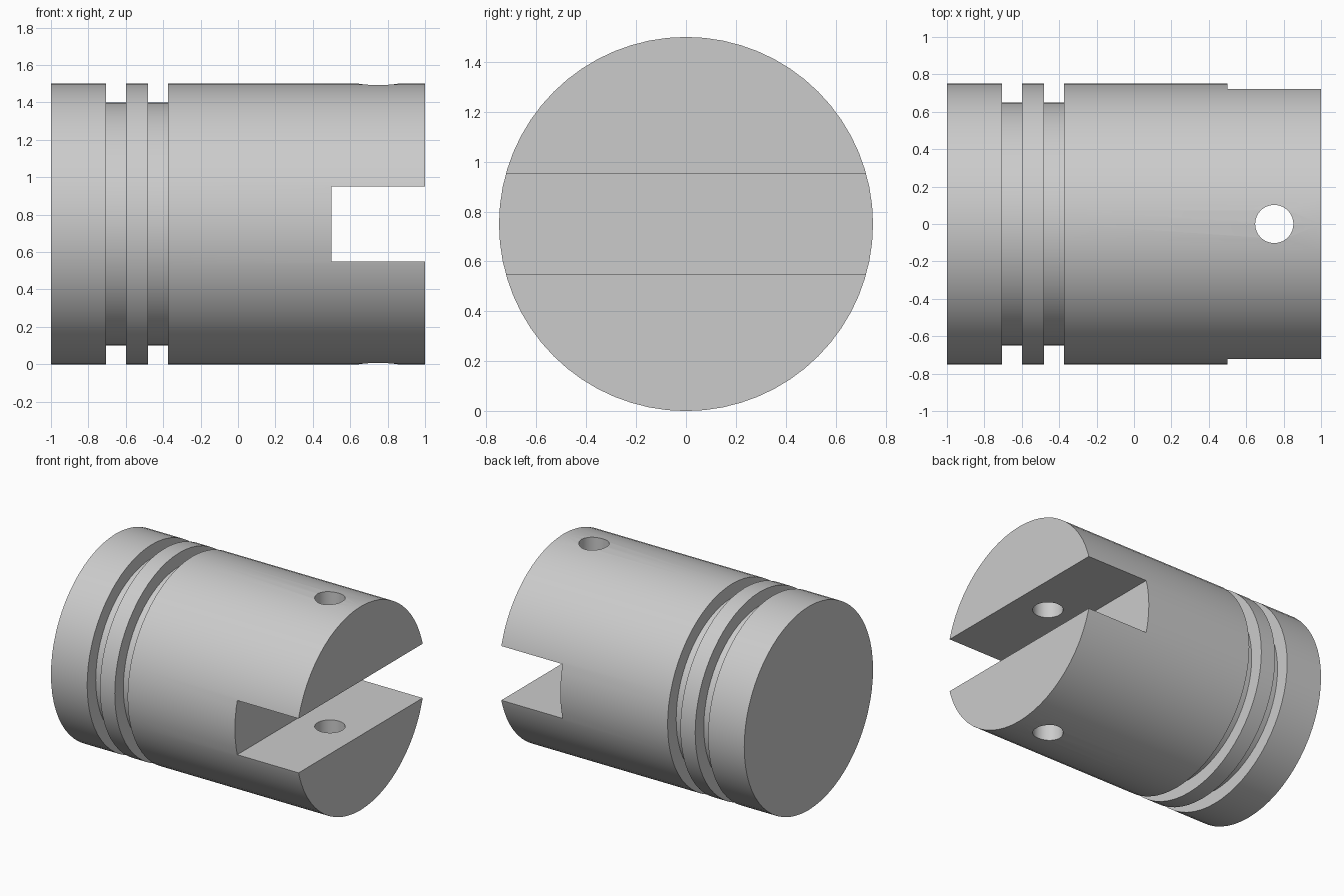
import bpy, bmesh, math
from mathutils import Matrix, Vector

if "Cube" in bpy.data.objects:
    bpy.data.objects.remove(bpy.data.objects["Cube"])

R, GROOVE_R, CZ, SIDES = 0.75, 0.65, 0.75, 64


def make_object(name, bm):
    bmesh.ops.recalc_face_normals(bm, faces=bm.faces)
    mesh = bpy.data.meshes.new(name)
    bm.to_mesh(mesh)
    bm.free()
    obj = bpy.data.objects.new(name, mesh)
    bpy.context.collection.objects.link(obj)
    return obj


# Piston body: stepped profile (x, radius) turned around the x axis
profile = [(-1, R)]
for x0, x1 in ((-0.705, -0.6), (-0.48, -0.375)):
    profile += [(x0, R), (x0, GROOVE_R), (x1, GROOVE_R), (x1, R)]
profile.append((1, R))

bm = bmesh.new()
rings = []
for x, r in profile:
    angles = [2 * math.pi * i / SIDES for i in range(SIDES)]
    rings.append([bm.verts.new((x, r * math.cos(a), CZ + r * math.sin(a))) for a in angles])
for a, b in zip(rings, rings[1:]):
    for i in range(SIDES):
        j = (i + 1) % SIDES
        bm.faces.new((a[i], a[j], b[j], b[i]))
bm.faces.new(rings[0])
bm.faces.new(rings[-1])
piston = make_object("piston_body", bm)

# Slot cutter: open at the end, straight across y
bm = bmesh.new()
bmesh.ops.create_cube(bm, size=1, matrix=Matrix.Translation((0.85, 0, CZ))
                      @ Matrix.Diagonal((0.7, 2, 0.4, 1)))
slot = make_object("slot_cutter", bm)

# Pin hole cutter: vertical through both jaws
bm = bmesh.new()
bmesh.ops.create_cone(bm, cap_ends=True, segments=48, radius1=0.102, radius2=0.102,
                      depth=2, matrix=Matrix.Translation((0.75, 0, CZ)))
pin_hole = make_object("pin_hole_cutter", bm)

# Cut the slot and hole, then discard the cutters
bpy.context.view_layer.objects.active = piston
piston.select_set(True)
for cutter in (slot, pin_hole):
    cutter.hide_render = True
    mod = piston.modifiers.new(cutter.name, 'BOOLEAN')
    mod.operation = 'DIFFERENCE'
    mod.solver = 'EXACT'
    mod.object = cutter
    bpy.ops.object.modifier_apply(modifier=mod.name)
    bpy.data.objects.remove(cutter)

bpy.ops.object.shade_smooth_by_angle(angle=math.radians(30))
